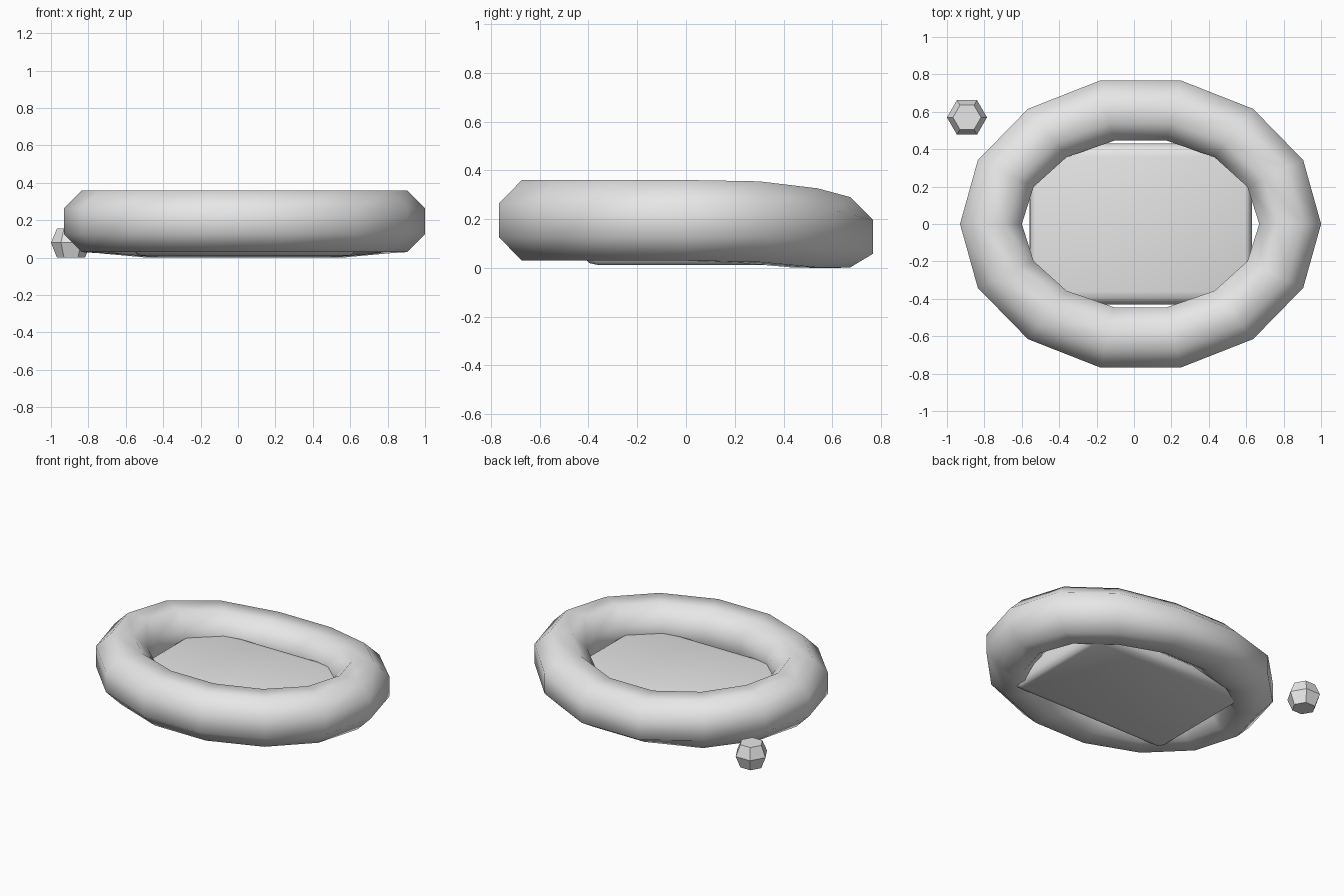
import bpy, bmesh
from math import cos, sin, tau, hypot

cube = bpy.data.objects.get("Cube")
if cube:
    bpy.data.objects.remove(cube, do_unlink=True)

grey = bpy.data.materials.new("soft grey")
grey.use_nodes = True
COLOUR = (0.8, 0.8, 0.8, 1)
grey.diffuse_color = COLOUR
grey.node_tree.nodes["Principled BSDF"].inputs["Base Color"].default_value = COLOUR


def finish(name, bm, smooth=False):
    bmesh.ops.recalc_face_normals(bm, faces=bm.faces)
    for f in bm.faces:
        f.smooth = smooth
    mesh = bpy.data.meshes.new(name)
    bm.to_mesh(mesh)
    bm.free()
    mesh.materials.append(grey)
    obj = bpy.data.objects.new(name, mesh)
    bpy.context.collection.objects.link(obj)
    return obj


def bridge(bm, a, b):
    for i in range(len(a)):
        j = (i + 1) % len(a)
        bm.faces.new((a[i], a[j], b[j], b[i]))


CX = 0.035

# Padded oval rim: octagonal tube, sagging towards the back
def sag(x, y):
    t = max(0, 1 - hypot(x - CX, y - 0.7) / 1.05)
    return 0.077 * t * t * (3 - 2 * t)

bm = bmesh.new()
SEGMENTS, SIDES, TUBE = 14, 8, 0.179
rings = []
for i in range(SEGMENTS):
    a = tau * i / SEGMENTS
    ring = []
    for k in range(SIDES):
        b = tau * (k + 0.5) / SIDES
        r = TUBE * cos(b)
        x, y = CX + (0.8 + r) * cos(a), (0.622 + r) * sin(a)
        z = 0.195 + TUBE * sin(b) - sag(x, y)
        ring.append(bm.verts.new((x, y, max(z, 0.002))))
    rings.append(ring)
for i in range(SEGMENTS):
    bridge(bm, rings[i], rings[(i + 1) % SEGMENTS])
finish("padded_rim", bm, smooth=True)

# Cushion: rounded box, stretched lengthwise after bevelling
bm = bmesh.new()
bmesh.ops.create_cube(bm, size=1)
bmesh.ops.scale(bm, vec=(2.38, 0.86, 0.22), verts=bm.verts)
bmesh.ops.bevel(bm, geom=bm.edges[:], offset=0.07, segments=3,
                profile=0.5, affect='EDGES')
bmesh.ops.scale(bm, vec=(0.5, 1, 0.82), verts=bm.verts)
bmesh.ops.translate(bm, vec=(CX, 0, 0.102), verts=bm.verts)
finish("cushion", bm, smooth=True)

# Loose hexagonal pellet, widest at the middle
bm = bmesh.new()
levels = []
for r, z in ((0.075, 0), (0.107, 0.08), (0.075, 0.155)):
    levels.append([bm.verts.new((-0.893 + r * cos(tau * i / 6),
                                 0.57 + r * sin(tau * i / 6), z))
                   for i in range(6)])
bridge(bm, levels[0], levels[1])
bridge(bm, levels[1], levels[2])
bm.faces.new(levels[0])
bm.faces.new(levels[2])
finish("pellet", bm)
